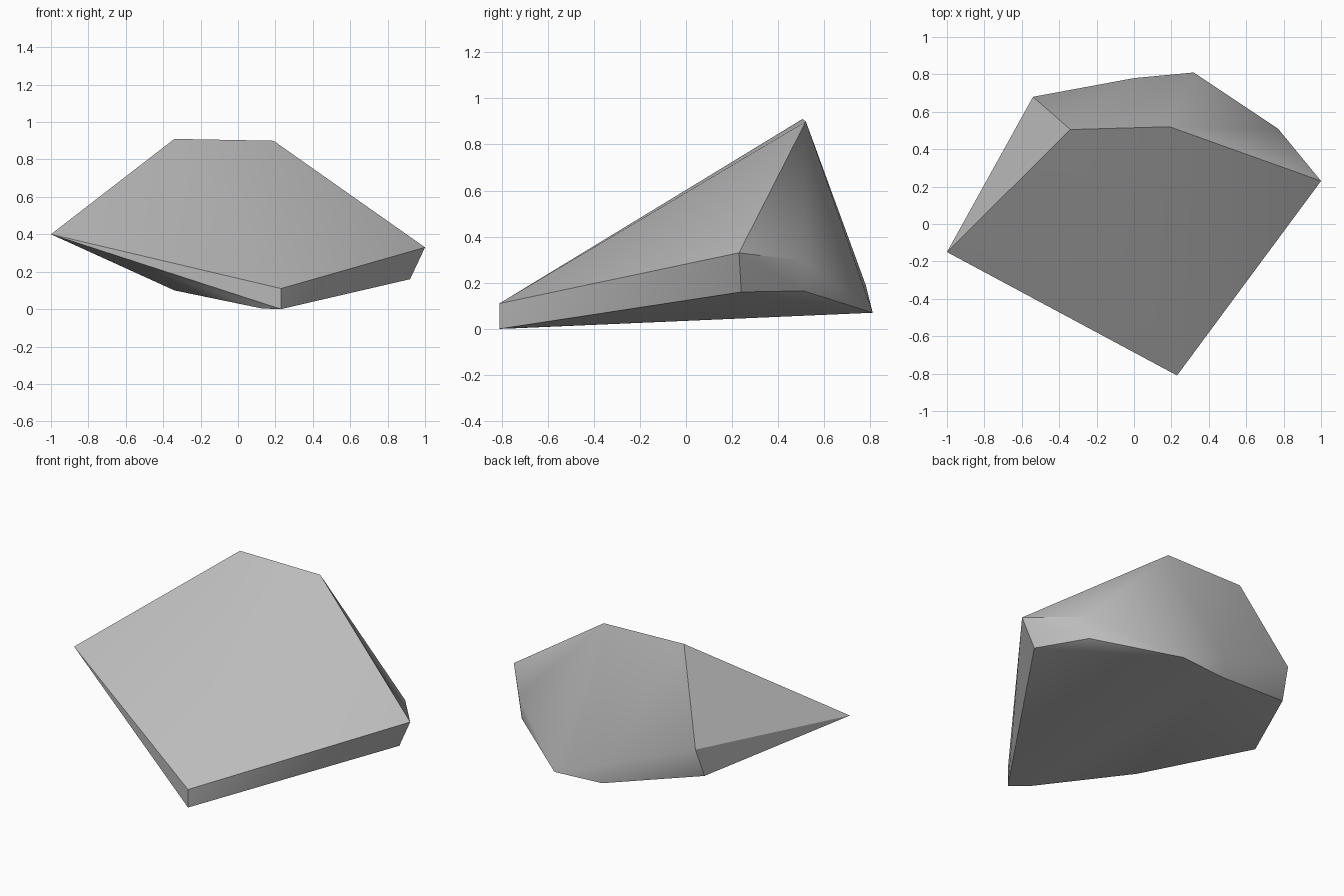
import bpy
import bmesh
import math

default_cube = bpy.data.objects.get("Cube")
if default_cube:
    bpy.data.objects.remove(default_cube, do_unlink=True)


def make_material(name, value):
    """Create one plain grey material."""
    material = bpy.data.materials.new(name)
    material.use_nodes = True
    colour = (value, value, value, 1.0)
    material.diffuse_color = colour
    shader = next(node for node in material.node_tree.nodes
                  if node.type == "BSDF_PRINCIPLED")
    shader.inputs["Base Color"].default_value = colour
    return material


def make_hull(name, corners, material, sharp_angle):
    """Wrap a tight skin around the corner points of a stone."""
    bm = bmesh.new()
    for corner in corners:
        bm.verts.new(corner)
    hull = bmesh.ops.convex_hull(bm, input=bm.verts[:])
    unused = {item for item in hull["geom_interior"] + hull["geom_unused"]
              if isinstance(item, bmesh.types.BMVert)}
    bmesh.ops.delete(bm, geom=list(unused), context="VERTS")
    bmesh.ops.recalc_face_normals(bm, faces=bm.faces[:])

    mesh = bpy.data.meshes.new(name)
    bm.to_mesh(mesh)
    bm.free()
    mesh.materials.append(material)
    stone = bpy.data.objects.new(name, mesh)
    bpy.context.collection.objects.link(stone)

    # Soft facets, with the hard breaks kept crisp
    bpy.ops.object.select_all(action="DESELECT")
    bpy.context.view_layer.objects.active = stone
    stone.select_set(True)
    bpy.ops.object.shade_smooth_by_angle(angle=math.radians(sharp_angle))
    return stone


# Sloping top slab
slab_top = {
    "right_tip": (-1, -.15, .4),
    "front_tip": (.23, -.81, .11),
    "left_tip": (1, .23, .33),
    "left_peak": (.19, .52, .9),
    "right_peak": (-.34, .505, .91),
}

# Broken shoulder around the back and left side
shoulder = {
    "left_shoulder": (.77, .51, .295),
    "back_shoulder": (0, .78, .19),
    "right_shoulder": (-.54, .68, .386),
}

# Underside rim
underside = {
    "front_foot": (.23, -.81, 0),
    "front_heel": (.13, -.73, .003),
    "left_foot": (.92, .24, .16),
    "left_back_foot": (.75, .51, .165),
    "back_left_foot": (.32, .81, .07),
    "back_foot": (.02, .78, .07),
    "back_right_foot": (-.555, .615, .205),
    "right_foot": (-.34, -.38, .1),
}

corners = [point for ring in (slab_top, shoulder, underside)
           for point in ring.values()]
grey_stone = make_material("grey_stone", .5)
make_hull("rock", corners, grey_stone, sharp_angle=30)
